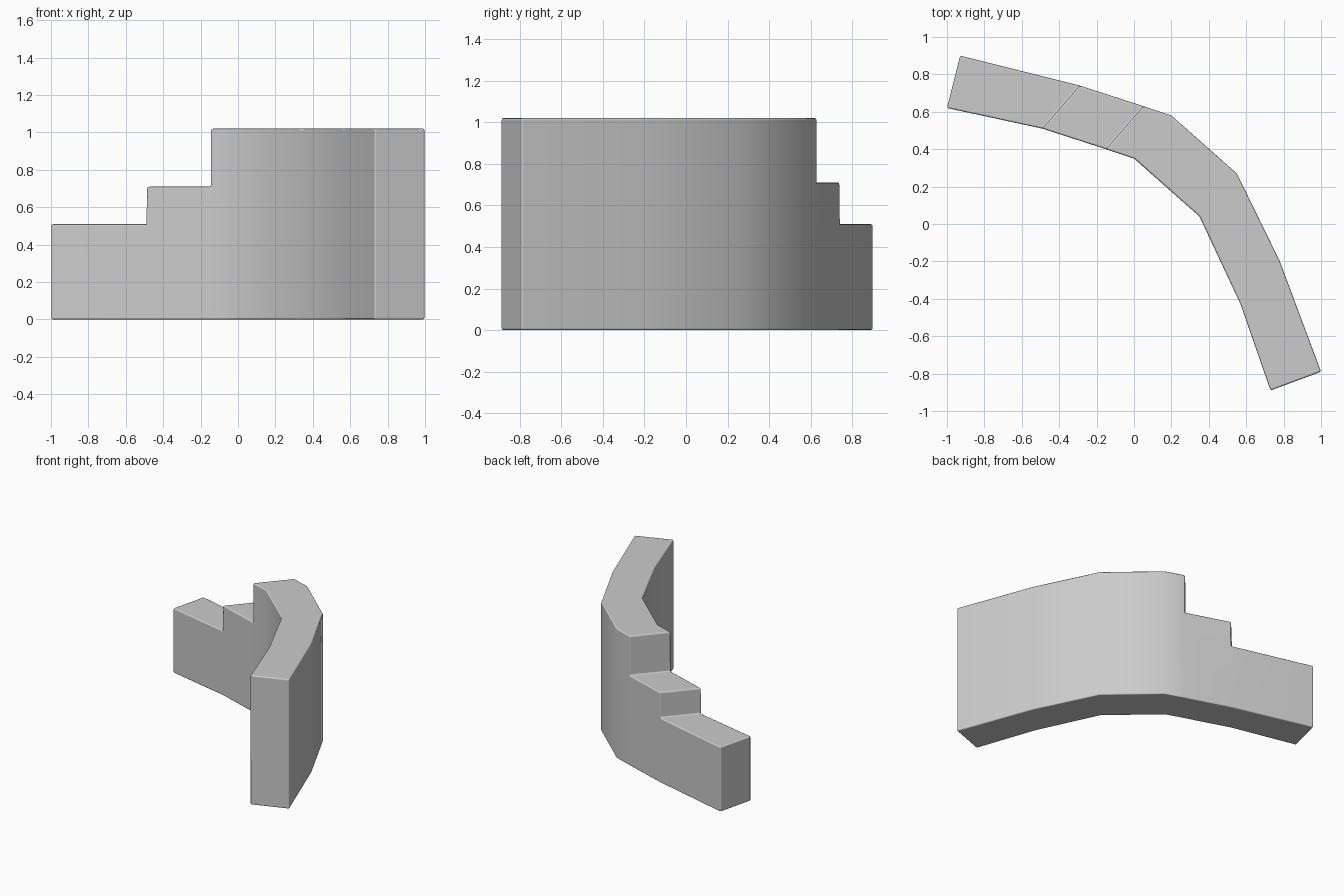
import bpy
import bmesh

cube = bpy.data.objects.get("Cube")
if cube:
    bpy.data.objects.remove(cube, do_unlink=True)

stone = bpy.data.materials.new("light_grey_stone")
stone.use_nodes = True
colour = (0.6, 0.6, 0.6, 1)
stone.diffuse_color = colour
stone.node_tree.nodes["Principled BSDF"].inputs["Base Color"].default_value = colour

# Plan of the curved wall: outer and inner corners at each cut
outer = [(-0.93, 0.90), (-0.29, 0.74), (0.05, 0.63), (0.20, 0.58),
         (0.55, 0.27), (0.78, -0.20), (1.0, -0.79)]
inner = [(-1.0, 0.62), (-0.49, 0.51), (-0.15, 0.40), (0.0, 0.35),
         (0.35, 0.04), (0.57, -0.43), (0.73, -0.89)]
LOW, MID, TOP = 0.51, 0.71, 1.02
heights = [LOW, MID, TOP, TOP, TOP, TOP]

bm = bmesh.new()
cuts = []
for i, (o, n) in enumerate(zip(outer, inner)):
    levels = sorted({0.0, *heights[max(i - 1, 0):i + 1]})
    cuts.append({z: (bm.verts.new((*o, z)), bm.verts.new((*n, z))) for z in levels})


def riser(cut, low, high):
    """Upright face across the wall at one cut."""
    bm.faces.new([cut[low][0], cut[low][1], cut[high][1], cut[high][0]])


# Wall segments: top, bottom and both sides
for a, b, h in zip(cuts, cuts[1:], heights):
    for z in (0.0, h):
        bm.faces.new([a[z][0], a[z][1], b[z][1], b[z][0]])
    for side in (0, 1):
        up = [b[z][side] for z in sorted(b) if z <= h]
        down = [a[z][side] for z in sorted(a, reverse=True) if z <= h]
        bm.faces.new(up + down)

# End faces and step risers
riser(cuts[0], 0.0, LOW)
riser(cuts[1], LOW, MID)
riser(cuts[2], MID, TOP)
riser(cuts[-1], 0.0, TOP)
bmesh.ops.recalc_face_normals(bm, faces=bm.faces)
for face in bm.faces:
    face.smooth = True

mesh = bpy.data.meshes.new("curved_stepped_wall")
bm.to_mesh(mesh)
bm.free()
mesh.materials.append(stone)
wall = bpy.data.objects.new("curved_stepped_wall", mesh)
bpy.context.collection.objects.link(wall)

# Softened edges with smooth curved sides
bevel = wall.modifiers.new("soft_edges", "BEVEL")
bevel.width = 0.01
bevel.segments = 2
bevel.limit_method = "ANGLE"
bevel.angle_limit = 0.8
bevel.harden_normals = True
